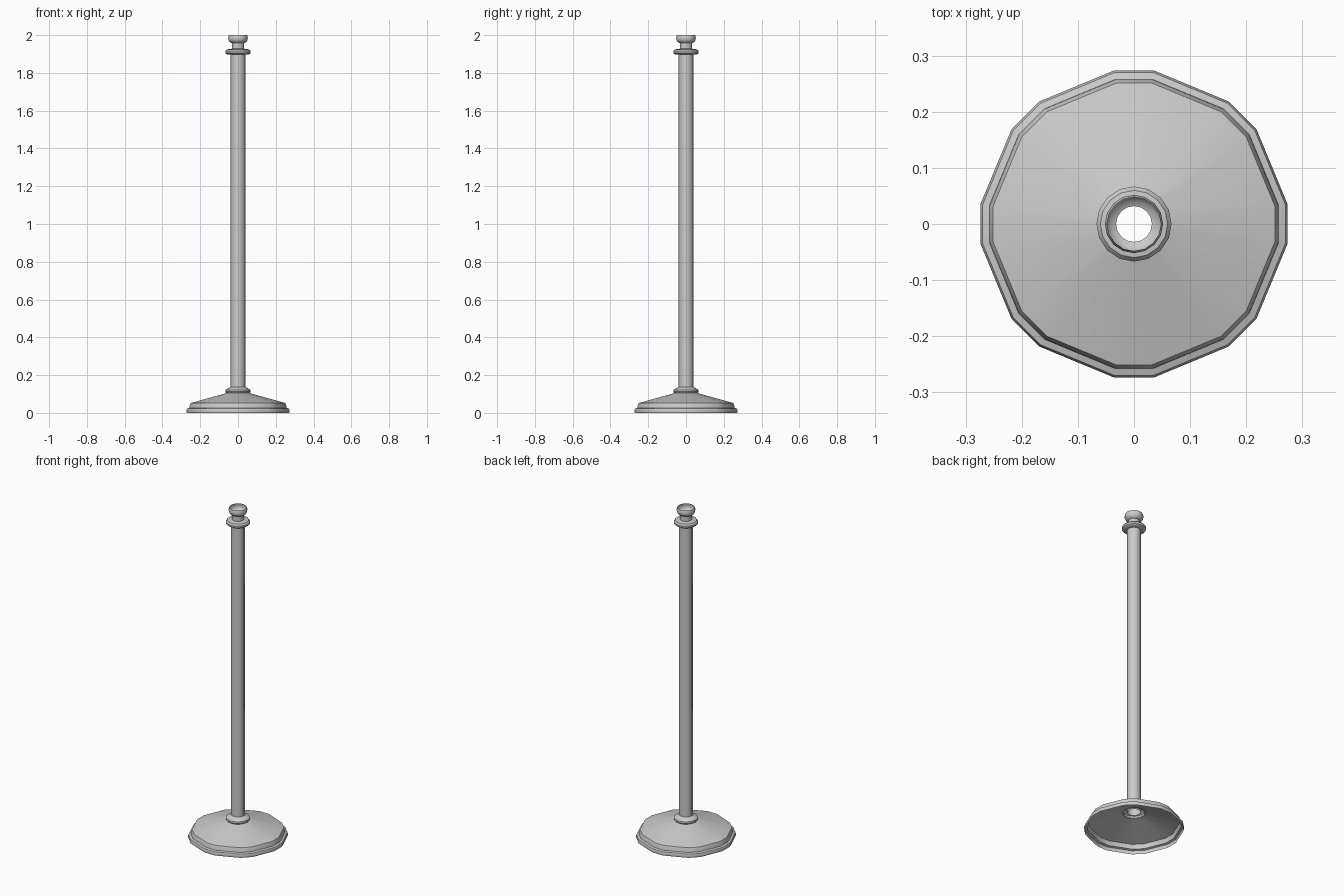
import bpy, bmesh
from math import radians, sin, cos

if "Cube" in bpy.data.objects:
    bpy.data.objects.remove(bpy.data.objects["Cube"])


def revolve(name, profile, degrees, smooth=40):
    """Open thin shell: sweep (radius, z) points through the given angles."""
    bm = bmesh.new()
    rings = [[bm.verts.new((r * cos(radians(a)), r * sin(radians(a)), z))
              for a in degrees] for r, z in profile]
    n = len(degrees)
    for lo, hi in zip(rings, rings[1:]):
        for i in range(n):
            j = (i + 1) % n
            bm.faces.new((lo[i], lo[j], hi[j], hi[i]))
    mesh = bpy.data.meshes.new(name)
    bm.to_mesh(mesh)
    bm.free()
    ob = bpy.data.objects.new(name, mesh)
    bpy.context.collection.objects.link(ob)
    bpy.ops.object.select_all(action='DESELECT')
    ob.select_set(True)
    bpy.context.view_layer.objects.active = ob
    bpy.ops.object.shade_smooth_by_angle(angle=radians(smooth))
    return ob


octagon = [k * 45 for k in range(8)]
chamfered = [a + d for a in octagon for d in (-7.3, 7.3)]   # octagon with cut corners
sixteen = [k * 22.5 for k in range(16)]

# hollow base: stepped rim and shallow cone, open underneath
revolve("base", [(0.273, 0), (0.276, 0.012), (0.272, 0.022), (0.26, 0.026),
                 (0.259, 0.035), (0.253, 0.052), (0.062, 0.105)], chamfered)

# collar at the foot of the pole
revolve("lower_collar", [(0.06, 0.103), (0.067, 0.112), (0.066, 0.122),
                         (0.05, 0.132), (0.038, 0.138)], sixteen)

# octagonal pole
revolve("pole", [(0.039, 0.11), (0.039, 1.9)], octagon, 50)

# ring at the head of the pole
revolve("upper_collar", [(0.038, 1.897), (0.057, 1.897), (0.066, 1.904),
                         (0.067, 1.915), (0.06, 1.924), (0.033, 1.928)], sixteen)

# neck and open cup
revolve("neck", [(0.033, 1.925), (0.033, 1.962)], octagon, 50)
revolve("cup", [(0.032, 1.957), (0.043, 1.962), (0.051, 1.975),
                (0.052, 1.987), (0.048, 2.0)], sixteen)
